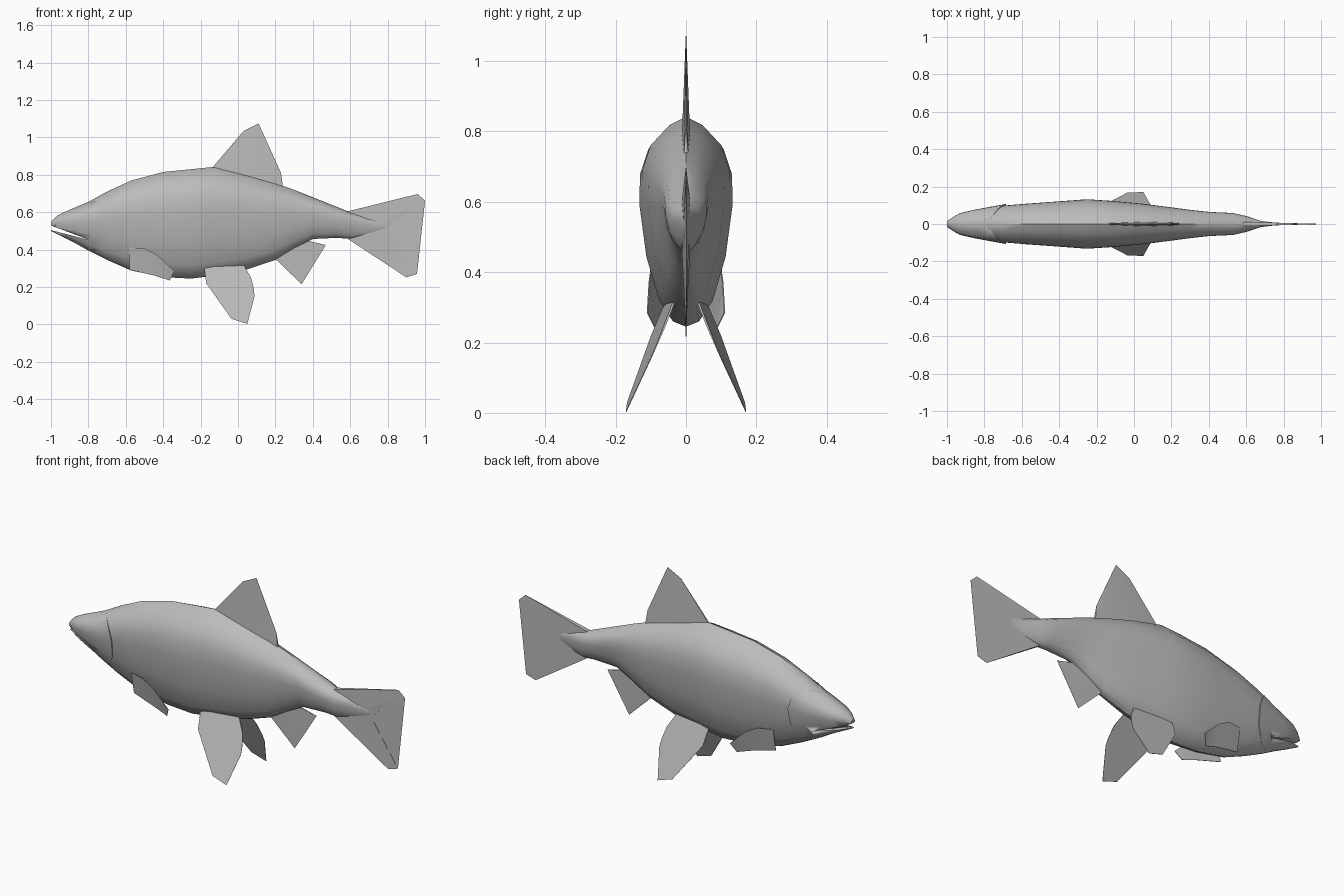
import bpy, bmesh, math

if "Cube" in bpy.data.objects:
    bpy.data.objects.remove(bpy.data.objects["Cube"])

grey = bpy.data.materials.new("fish grey")
grey.diffuse_color = (0.5, 0.5, 0.5, 1)
grey.use_nodes = True
grey.node_tree.nodes["Principled BSDF"].inputs["Base Color"].default_value = grey.diffuse_color

# Body profile stations: x, bottom z, top z, half width
PROFILE = [(-1.0, .50, .55, .016), (-.97, .485, .58, .036), (-.93, .465, .60, .058),
           (-.88, .44, .622, .07), (-.8, .395, .655, .082), (-.7, .345, .71, .097),
           (-.57, .288, .77, .108), (-.4, .253, .815, .12), (-.25, .245, .83, .131),
           (-.13, .26, .842, .123), (.05, .295, .80, .107), (.2, .345, .755, .088),
           (.3, .405, .72, .075), (.4, .457, .68, .064), (.53, .463, .628, .058),
           (.6, .457, .60, .042), (.68, .475, .575, .016), (.8, .515, .54, .002)]
# Half cross-section: height fraction, width fraction
SECTION = [(1, 0), (.96, .38), (.86, .82), (.74, 1), (.59, 1.01), (.34, .86),
           (.125, .58), (.025, .28), (0, 0)]


def station(x):
    for a, b in zip(PROFILE, PROFILE[1:]):
        if x <= b[0]:
            f = (x - a[0]) / (b[0] - a[0])
            return [p + (q - p) * f for p, q in zip(a[1:], b[1:])]
    return PROFILE[-1][1:]


def ring(x, bulge=0.0, widen=0.0, scale=1.0):
    """Closed cross-section; bulge sweeps the mid heights backwards."""
    half = []
    for t, w in SECTION:
        bump = max(0, math.sin(math.pi * t)) ** .6
        px = x + bulge * bump
        lo, hi, hw = station(px)
        half.append((px, w * hw * (1 + widen * bump) * scale, lo + (hi - lo) * t))
    return half + [(px, -y, z) for px, y, z in half[-2:0:-1]]


def finish(name, bm, angle=40):
    bmesh.ops.recalc_face_normals(bm, faces=bm.faces)
    me = bpy.data.meshes.new(name)
    bm.to_mesh(me)
    bm.free()
    me.materials.append(grey)
    ob = bpy.data.objects.new(name, me)
    bpy.context.collection.objects.link(ob)
    bpy.ops.object.select_all(action='DESELECT')
    ob.select_set(True)
    bpy.context.view_layer.objects.active = ob
    bpy.ops.object.shade_smooth_by_angle(angle=math.radians(angle))
    return ob


def loft(name, rings):
    bm = bmesh.new()
    rows = [[bm.verts.new(p) for p in r] for r in rings]
    n = len(rows[0])
    for a, b in zip(rows, rows[1:]):
        for i in range(n):
            j = (i + 1) % n
            bm.faces.new((a[i], a[j], b[j], b[i]))
    for cap in (rows[0], rows[-1]):
        bmesh.ops.triangulate(bm, faces=[bm.faces.new(cap)])
    return finish(name, bm)


def fin(name, pts):
    """Thin fin from outline points x, y, z, half thickness."""
    bm = bmesh.new()
    a = [bm.verts.new((x, y - h, z)) for x, y, z, h in pts]
    b = [bm.verts.new((x, y + h, z)) for x, y, z, h in pts]
    n = len(pts)
    sides = [bm.faces.new(a), bm.faces.new(b[::-1])]
    for i in range(n):
        j = (i + 1) % n
        bm.faces.new((a[i], a[j], b[j], b[i]))
    bmesh.ops.triangulate(bm, faces=sides)
    return finish(name, bm, 25)


# Trunk
loft("body", [ring(p[0]) for p in PROFILE if p[0] >= -.81])

# Head with gill covers overlapping the trunk
head = loft("head", [ring(-1), ring(-.97), ring(-.93), ring(-.88, .03, .02),
                     ring(-.84, .075, .05), ring(-.8, .12, .08),
                     ring(-.8, .115, 0, .85)])

# Mouth slit cut into the head
bm = bmesh.new()
tri = [(-1.03, .54), (-1.03, .512), (-.79, .45)]
lo = [bm.verts.new((x, -.2, z)) for x, z in tri]
hi = [bm.verts.new((x, .2, z)) for x, z in tri]
bm.faces.new(lo)
bm.faces.new(hi[::-1])
for i in range(3):
    j = (i + 1) % 3
    bm.faces.new((lo[i], lo[j], hi[j], hi[i]))
cutter = finish("mouth_cutter", bm)
cutter.hide_render = True
mod = head.modifiers.new("mouth", 'BOOLEAN')
mod.operation = 'DIFFERENCE'
mod.solver = 'EXACT'
mod.object = cutter
bpy.context.view_layer.objects.active = head
bpy.ops.object.modifier_apply(modifier=mod.name)
bpy.data.objects.remove(cutter)

# Centre-line fins
T = .0006
fin("dorsal_fin", [(-.14, 0, .835, .004), (.03, 0, 1.035, T), (.11, 0, 1.075, T),
                   (.23, 0, .81, T), (.24, 0, .735, .006), (.05, 0, .78, .012)])
fin("tail_fin", [(.58, 0, .603, .012), (.96, 0, .697, T), (1.0, 0, .662, T),
                 (.93, 0, .638, T), (.8, 0, .503, T), (.957, 0, .27, T),
                 (.9, 0, .252, T), (.58, 0, .462, .012)])
fin("anal_fin", [(.2, 0, .35, .006), (.34, 0, .215, T), (.47, 0, .425, T),
                 (.37, 0, .448, .004), (.28, 0, .42, .008)])

# Paired fins
PELVIC = [(-.18, .30), (-.17, .22), (-.035, .03), (.05, .003), (.088, .15),
          (.085, .19), (.07, .25), (.02, .335)]
PECTORAL = [(-.58, .083, .412), (-.5, .10, .407), (-.43, .105, .37), (-.34, .11, .285),
            (-.365, .085, .235), (-.45, .078, .262), (-.58, .06, .292)]
for side, s in (("left", 1), ("right", -1)):
    fin("pelvic_fin_" + side,
        [(x, s * (.04 + .44 * (.31 - z) - .1 * x), z, .003 if z > .2 else .001)
         for x, z in PELVIC])
    fin("pectoral_fin_" + side, [(x, s * y, z, .0015) for x, y, z in PECTORAL])
